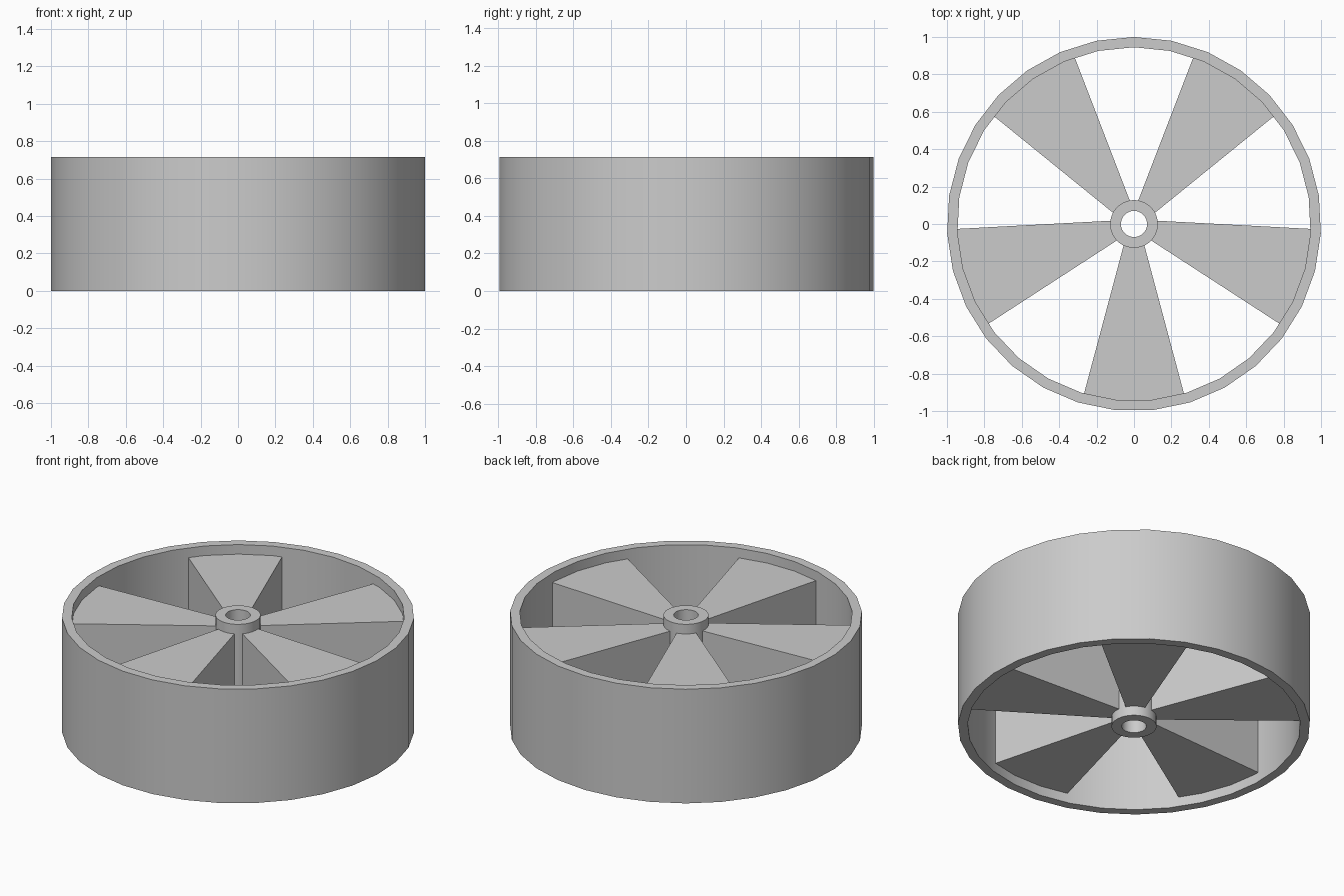
import bpy, bmesh
from math import sin, cos, pi, radians

HEIGHT, RECESS, SIDES = 0.715, 0.06, 31

if "Cube" in bpy.data.objects:
    bpy.data.objects.remove(bpy.data.objects["Cube"])

grey = bpy.data.materials.new("plain grey")
grey.use_nodes = True
colour = (0.6, 0.6, 0.6, 1)
grey.diffuse_color = colour
grey.node_tree.nodes["Principled BSDF"].inputs["Base Color"].default_value = colour


def finish(bm, name, smooth):
    bmesh.ops.recalc_face_normals(bm, faces=bm.faces)
    mesh = bpy.data.meshes.new(name)
    bm.to_mesh(mesh)
    bm.free()
    obj = bpy.data.objects.new(name, mesh)
    bpy.context.collection.objects.link(obj)
    mesh.materials.append(grey)
    if smooth:
        bpy.ops.object.select_all(action="DESELECT")
        obj.select_set(True)
        bpy.context.view_layer.objects.active = obj
        bpy.ops.object.shade_smooth_by_angle(angle=radians(30))
    return obj


def polar(r, a):
    return r * cos(a), r * sin(a)


def tube(name, outer, inner, sides):
    """Open ring with a rectangular section, standing on the ground."""
    bm = bmesh.new()
    section = [(outer, 0), (outer, HEIGHT), (inner, HEIGHT), (inner, 0)]
    rings = []
    for i in range(sides):
        a = pi / 2 + 2 * pi * i / sides
        rings.append([bm.verts.new((*polar(r, a), z)) for r, z in section])
    for i, ring in enumerate(rings):
        following = rings[(i + 1) % sides]
        for j in range(4):
            k = (j + 1) % 4
            bm.faces.new((ring[j], following[j], following[k], ring[k]))
    return finish(bm, name, True)


def spoke(name, angle):
    """Solid wedge from the hub to the rim, set back from both ends."""
    bm = bmesh.new()
    half, steps = radians(16.4), 6
    outline = [polar(0.115, angle + radians(s * 27)) for s in (1, -1)]
    outline += [polar(0.955, angle - half + 2 * half * i / steps)
                for i in range(steps + 1)]
    base = bm.faces.new([bm.verts.new((x, y, RECESS)) for x, y in outline])
    top = bmesh.ops.extrude_face_region(bm, geom=[base])["geom"]
    bmesh.ops.translate(bm, vec=(0, 0, HEIGHT - 2 * RECESS),
                        verts=[v for v in top if isinstance(v, bmesh.types.BMVert)])
    return finish(bm, name, False)


# Rim and bored hub
tube("rim", 1.0, 0.945, SIDES)
tube("hub", 0.128, 0.07, SIDES)

# Five wedge spokes, the first pointing to the front
for n in range(5):
    spoke(f"spoke_{n + 1}", -pi / 2 + 2 * pi * n / 5)
